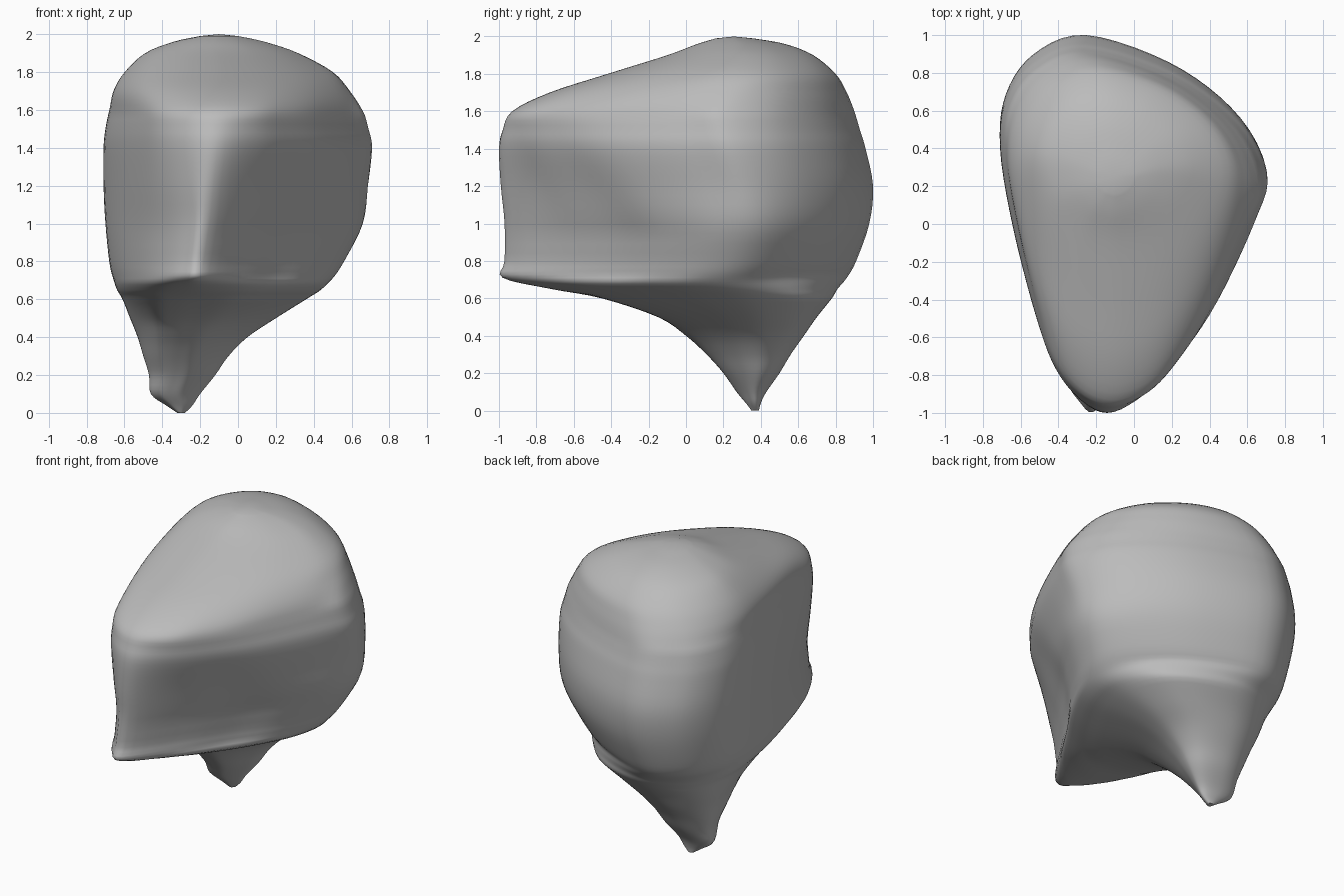
import bpy
import bmesh
from mathutils import Vector

if "Cube" in bpy.data.objects:
    bpy.data.objects.remove(bpy.data.objects["Cube"], do_unlink=True)

# Plan outlines, each running round from the front nose towards the left side
FOOT = [(-.2, -.45), (-.05, -.43), (.08, -.3), (.21, -.1), (.32, .12), (.36, .35),
        (.27, .58), (.08, .72), (-.18, .78), (-.4, .73), (-.55, .6), (-.61, .4),
        (-.58, .1), (-.5, -.2), (-.42, -.38), (-.32, -.44)]
BODY = [(-.15, -.98), (.1, -.65), (.3, -.36), (.5, -.1), (.65, .18), (.65, .42),
        (.46, .66), (.15, .87), (-.25, 1), (-.52, .9), (-.67, .68), (-.7, .4),
        (-.64, 0), (-.52, -.43), (-.4, -.73), (-.27, -.93)]
CROWN = [(-.1, -1), (.08, -.93), (.23, -.77), (.41, -.48), (.62, 0), (.7, .25),
         (.57, .56), (.22, .84), (-.27, 1), (-.54, .9), (-.68, .7), (-.71, .43),
         (-.64, 0), (-.52, -.5), (-.42, -.78), (-.27, -.95)]
DOME = [(.05, -1), (.4, -.88), (.72, -.6), (.93, -.25), (1, .05), (.87, .4),
        (.6, .68), (.25, .9), (-.15, 1), (-.55, .9), (-.85, .6), (-1, .2),
        (-.95, -.2), (-.8, -.55), (-.5, -.85), (-.22, -.97)]

# Height, then the extent of the body at that height: left, right, front, back
LEVELS = [(0, -.32, -.28, .35, .39), (.04, -.38, -.24, .32, .4), (.1, -.46, -.2, .27, .43),
          (.2, -.47, -.12, .2, .5), (.3, -.5, -.05, .11, .56), (.4, -.53, .05, 0, .63),
          (.5, -.57, .2, -.15, .7), (.6, -.61, .36, -.45, .78), (.65, -.64, .44, -.72, .81),
          (.71, -.66, .5, -.98, .86), (.8, -.68, .56, -.97, .91), (1, -.7, .66, -.97, .98),
          (1.2, -.71, .69, -.99, 1), (1.4, -.71, .71, -1, .96), (1.5, -.7, .69, -.98, .93),
          (1.6, -.68, .66, -.93, .9), (1.7, -.66, .61, -.73, .86), (1.8, -.6, .52, -.42, .8),
          (1.9, -.49, .32, -.1, .68), (1.96, -.34, .14, .06, .53), (1.99, -.2, 0, .16, .36)]


def spline(points, steps, closed):
    """Sample a smooth curve through points of any dimension."""
    count = len(points)
    pick = (lambda i: points[i % count]) if closed else (
        lambda i: points[max(0, min(count - 1, i))])
    result = []
    for i in range(count if closed else count - 1):
        a, b, c, d = (pick(i + k) for k in (-1, 0, 1, 2))
        for s in range(steps):
            t = s / steps
            result.append([q + t / 2 * (r - p + t * (2 * p - 5 * q + 4 * r - e
                           + t * (3 * (q - r) + e - p))) for p, q, r, e in zip(a, b, c, d)])
    if not closed:
        result.append(list(points[-1]))
    return result


def unit_outline(points):
    """Scale a smoothed outline to fill the unit square."""
    curve = spline(points, 5, True)
    lows = [min(axis) for axis in zip(*curve)]
    highs = [max(axis) for axis in zip(*curve)]
    return [Vector([(v - lo) / (hi - lo) for v, lo, hi in zip(p, lows, highs)]) for p in curve]


# Heights at which each outline holds fully
KEYS = [(z, unit_outline(shape)) for z, shape in (
    (0, FOOT), (.6, FOOT), (.72, BODY), (.95, BODY), (1.58, CROWN), (1.92, DOME), (2.1, DOME))]


def outline_at(z):
    """Blend the two outlines above and below a height."""
    for (z0, low), (z1, high) in zip(KEYS, KEYS[1:]):
        if z <= z1:
            return [a.lerp(b, (z - z0) / (z1 - z0)) for a, b in zip(low, high)]


# Loft the body through its levels
bm = bmesh.new()
rings = []
for z, left, right, front, back in spline(LEVELS, 4, False):
    rings.append([bm.verts.new((left + p.x * (right - left), front + p.y * (back - front), z))
                  for p in outline_at(z)])
for lower, upper in zip(rings, rings[1:]):
    for i in range(len(lower)):
        bm.faces.new((lower[i - 1], lower[i], upper[i], upper[i - 1]))

# Close the crown and the foot with fans
for ring, height in ((rings[0], 0), (rings[-1], 2)):
    centre = sum((v.co for v in ring), Vector()) / len(ring)
    tip = bm.verts.new((centre.x, centre.y, height))
    for i in range(len(ring)):
        bm.faces.new((ring[i - 1], ring[i], tip))
bmesh.ops.recalc_face_normals(bm, faces=bm.faces)

mesh = bpy.data.meshes.new("rounded_body")
bm.to_mesh(mesh)
bm.free()
rounded_body = bpy.data.objects.new("rounded_body", mesh)
bpy.context.collection.objects.link(rounded_body)

# Plain grey surface
grey = bpy.data.materials.new("plain_grey")
grey.use_nodes = True
grey.diffuse_color = (.5, .5, .5, 1)
grey.node_tree.nodes["Principled BSDF"].inputs["Base Color"].default_value = (.5, .5, .5, 1)
mesh.materials.append(grey)

bpy.context.view_layer.objects.active = rounded_body
rounded_body.select_set(True)
bpy.ops.object.shade_smooth_by_angle(angle=.9)
